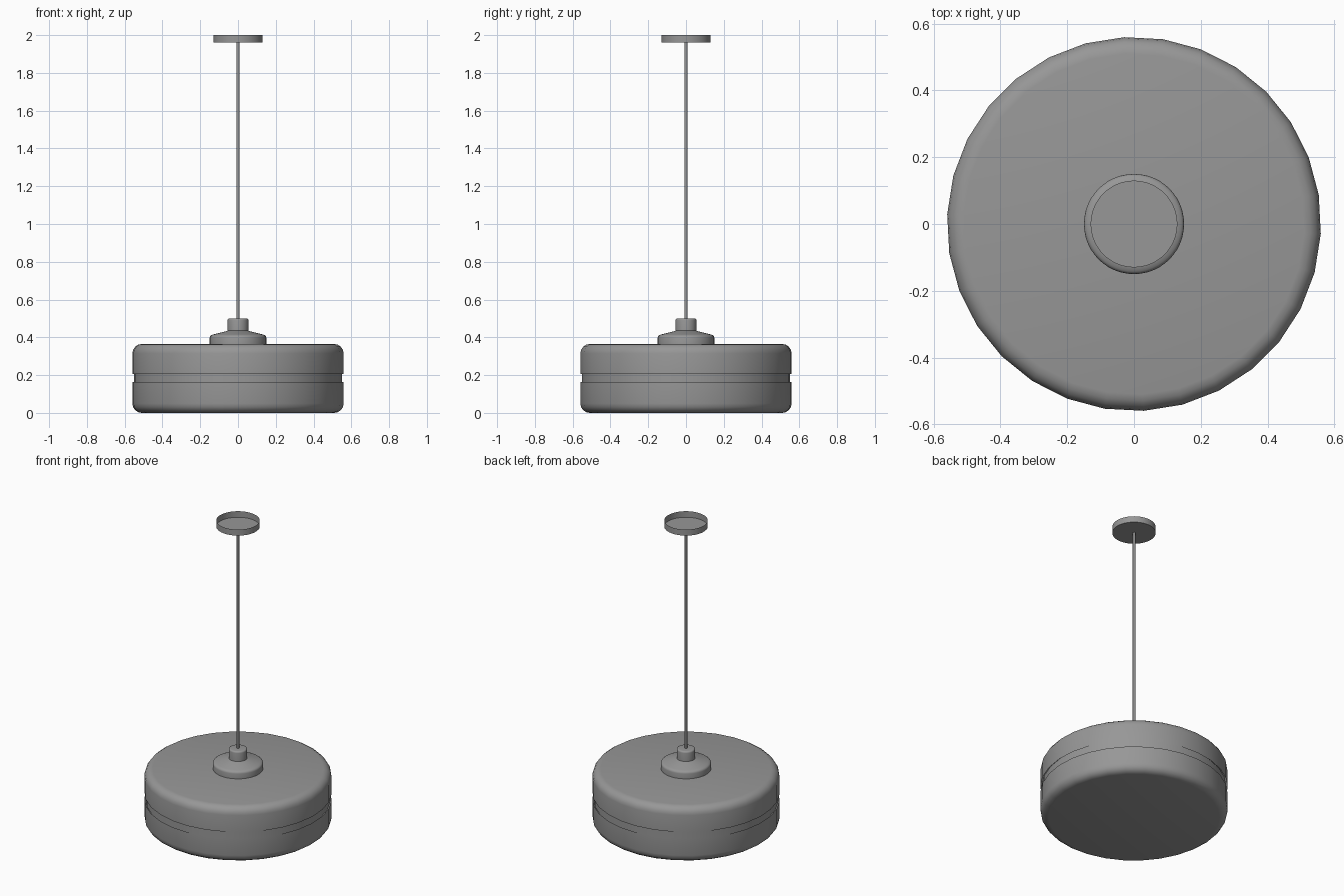
import bpy, bmesh, math

if "Cube" in bpy.data.objects:
    bpy.data.objects.remove(bpy.data.objects["Cube"])

grey = bpy.data.materials.new("dark_grey")
grey.diffuse_color = (0.31, 0.31, 0.31, 1)
grey.use_nodes = True
grey.node_tree.nodes["Principled BSDF"].inputs["Base Color"].default_value = grey.diffuse_color


def lathe(name, profile, sides, phase=0.0):
    """Revolve (radius, z) points about z; a zero radius becomes a pole."""
    bm = bmesh.new()
    rings = []
    for r, z in profile:
        if r == 0:
            rings.append([bm.verts.new((0, 0, z))])
        else:
            angles = [phase + 2 * math.pi * i / sides for i in range(sides)]
            rings.append([bm.verts.new((r * math.cos(a), r * math.sin(a), z)) for a in angles])
    for a, b in zip(rings, rings[1:]):
        for i in range(sides):
            j = (i + 1) % sides
            if len(a) == 1:
                bm.faces.new((a[0], b[j], b[i]))
            elif len(b) == 1:
                bm.faces.new((a[i], a[j], b[0]))
            else:
                bm.faces.new((a[i], a[j], b[j], b[i]))
    mesh = bpy.data.meshes.new(name)
    bm.to_mesh(mesh)
    bm.free()
    mesh.materials.append(grey)
    obj = bpy.data.objects.new(name, mesh)
    bpy.context.collection.objects.link(obj)
    bpy.context.view_layer.objects.active = obj
    obj.select_set(True)
    bpy.ops.object.shade_smooth_by_angle(angle=math.radians(40))
    obj.select_set(False)
    return obj


def fillet(r, z, size, start, steps=4):
    """Quarter-round profile points centred on (r, z)."""
    return [(r + size * math.cos(math.radians(start + 90 * i / steps)),
             z + size * math.sin(math.radians(start + 90 * i / steps)))
            for i in range(steps + 1)]


# Drum: two rounded shells around a slightly recessed band
R, H, B, PHASE = 0.56, 0.365, 0.05, math.radians(9)
lathe("lower_shell", [(0, 0)] + fillet(R - B, B, B, -90) + [(R, 0.163)], 30, PHASE)
lathe("recessed_band", [(0.552, 0.155), (0.552, 0.212)], 30, PHASE)
lathe("upper_shell", [(R, 0.205)] + fillet(R - B, H - B, B, 0) + [(0, H)], 30, PHASE)

# Stepped collar flowing into the cord socket
mount = [(0.15, H), (0.15, 0.398), (0.148, 0.406), (0.142, 0.411), (0.132, 0.415),
         (0.065, 0.432), (0.055, 0.435)]
mount += fillet(0.045, 0.49, 0.01, 0) + [(0, 0.5)]
lathe("cord_mount", mount, 48)

# Hanging cord
lathe("cord", [(0, 0.49), (0.008, 0.49), (0.008, 1.96)], 12)

# Ceiling canopy, an open-topped cup
lathe("ceiling_canopy", [(0, 1.96), (0.13, 1.96), (0.13, 2.0)], 48)
